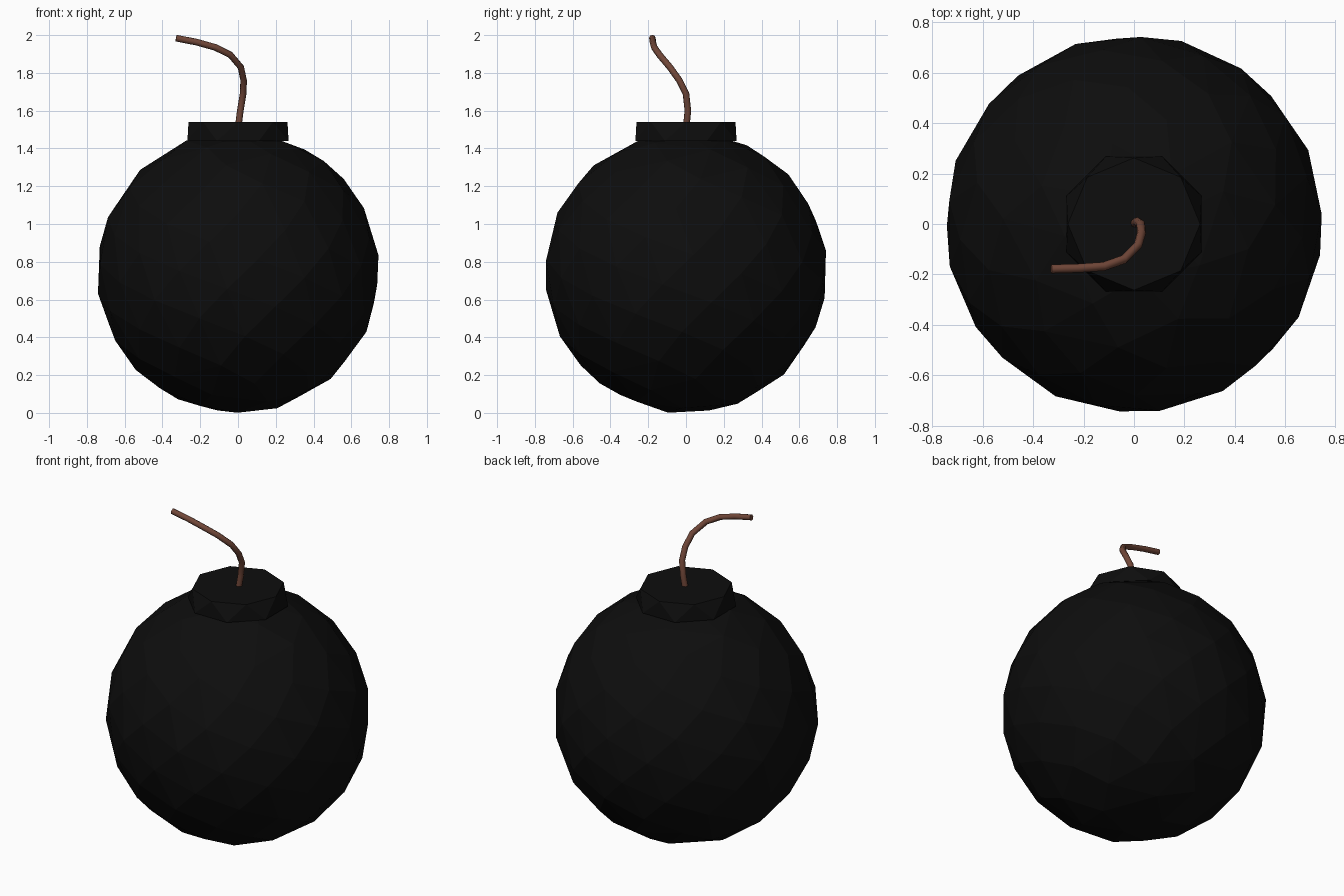
import bpy, bmesh, math
from mathutils import Vector

cube = bpy.data.objects.get("Cube")
if cube:
    bpy.data.objects.remove(cube, do_unlink=True)


def make_material(name, colour, roughness):
    mat = bpy.data.materials.new(name)
    mat.use_nodes = True
    mat.diffuse_color = (*colour, 1)
    shader = mat.node_tree.nodes["Principled BSDF"]
    shader.inputs["Base Color"].default_value = (*colour, 1)
    shader.inputs["Roughness"].default_value = roughness
    return mat


def add_hull(name, points, mat):
    """Flat-shaded convex solid around a set of points."""
    bm = bmesh.new()
    for p in points:
        bm.verts.new(p)
    bmesh.ops.convex_hull(bm, input=bm.verts)
    bmesh.ops.dissolve_limit(bm, angle_limit=0.01, verts=bm.verts, edges=bm.edges)
    bmesh.ops.recalc_face_normals(bm, faces=bm.faces)
    mesh = bpy.data.meshes.new(name)
    bm.to_mesh(mesh)
    bm.free()
    mesh.materials.append(mat)
    obj = bpy.data.objects.new(name, mesh)
    bpy.context.collection.objects.link(obj)
    return obj


def ring(radius, z, sides, turn):
    return [Vector((radius * math.cos(a), radius * math.sin(a), z))
            for a in (turn + math.tau * i / sides for i in range(sides))]


black = make_material("Matte black", (0.004, 0.004, 0.004), 0.6)
brown = make_material("Brown cord", (0.165, 0.063, 0.04), 0.8)

# Round body: evenly spread points give irregular facets
COUNT, RADIUS = 126, 0.75
golden = math.pi * (3 - math.sqrt(5))
body_points = []
for i in range(COUNT):
    h = 1 - (2 * i + 1) / COUNT
    r = math.sqrt(1 - h * h)
    body_points.append(Vector((r * math.cos(golden * i), r * math.sin(golden * i), h)) * RADIUS
                       + Vector((0, 0, 0.745)))
add_hull("body", body_points, black)

# Neck: tapered octagon with twisted, triangulated sides
neck_points = ring(0.29, 1.44, 8, math.pi / 8) + ring(0.262, 1.54, 8, 0)
add_hull("neck", neck_points, black)

# Fuse: bent cord rising from the neck
path = [(0, 0, 1.5), (0.012, 0.01, 1.6), (0.027, 0, 1.69), (0.03, -0.035, 1.76),
        (0.015, -0.085, 1.83), (-0.04, -0.14, 1.895), (-0.12, -0.168, 1.935),
        (-0.22, -0.175, 1.963), (-0.328, -0.178, 1.984)]
curve = bpy.data.curves.new("fuse", "CURVE")
curve.dimensions = "3D"
curve.bevel_depth = 0.0175
curve.bevel_resolution = 2
curve.use_fill_caps = True
spline = curve.splines.new("POLY")
spline.points.add(len(path) - 1)
for point, co in zip(spline.points, path):
    point.co = (*co, 1)
spline.use_smooth = True
curve.materials.append(brown)
fuse = bpy.data.objects.new("fuse", curve)
bpy.context.collection.objects.link(fuse)

# Turn the cord into a mesh with sharp end caps
bpy.ops.object.select_all(action="DESELECT")
fuse.select_set(True)
bpy.context.view_layer.objects.active = fuse
bpy.ops.object.convert(target="MESH")
bpy.ops.object.shade_smooth_by_angle(angle=math.radians(50))
